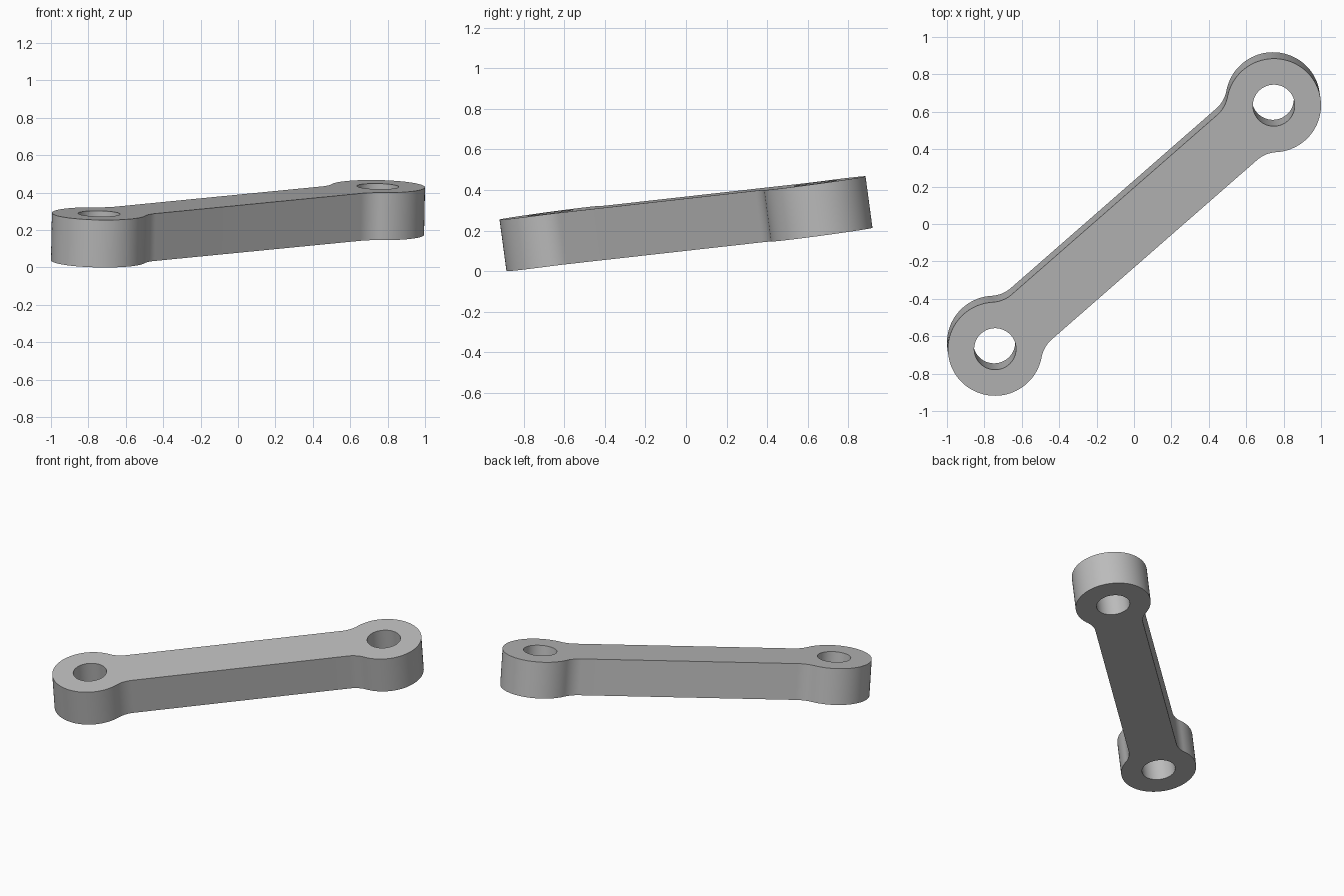
import bpy, bmesh
from math import sin, cos, pi, sqrt, atan2
from mathutils import Vector, Matrix

cube = bpy.data.objects.get("Cube")
if cube:
    bpy.data.objects.remove(cube, do_unlink=True)

# Dimensions of the link
HALF_SPAN = Vector((0.745, 0.651, 0.073))   # link centre to eye centre
NORMAL = Vector((0.02, -0.135, 1))          # tilt of the flat faces
THICK = 0.256
EYE_R, HOLE_R = 0.2525, 0.112
BAR_HALF, FILLET = 0.162, 0.17


def arc(cx, cy, r, start, end, steps):
    return [Vector((cx + r * cos(start + (end - start) * i / steps),
                    cy + r * sin(start + (end - start) * i / steps)))
            for i in range(steps + 1)]


# Outline of one end: fillet, round eye, fillet; the other end is its half turn
half = HALF_SPAN.length
reach = sqrt((EYE_R + FILLET) ** 2 - (BAR_HALF + FILLET) ** 2)
side = BAR_HALF + FILLET
turn = atan2(side, reach)
fx = half - reach
end = (arc(fx, -side, FILLET, pi / 2, turn, 12)
       + arc(half, 0, EYE_R, turn - pi, pi - turn, 72)[1:-1]
       + arc(fx, side, FILLET, -turn, -pi / 2, 12))
outline = end + [-p for p in end]
holes = [arc(s * half, 0, HOLE_R, 0, 2 * pi, 64)[:-1] for s in (-1, 1)]

# Filled and extruded profile
curve = bpy.data.curves.new("link_arm", "CURVE")
curve.dimensions = "2D"
curve.fill_mode = "BOTH"
curve.extrude = THICK / 2
for loop in [outline] + holes:
    spline = curve.splines.new("POLY")
    spline.points.add(len(loop) - 1)
    for point, p in zip(spline.points, loop):
        point.co = (p.x, p.y, 0, 1)
    spline.use_cyclic_u = True
link = bpy.data.objects.new("link_arm", curve)
bpy.context.collection.objects.link(link)
bpy.ops.object.select_all(action="DESELECT")
link.select_set(True)
bpy.context.view_layer.objects.active = link
bpy.ops.object.convert(target="MESH")
link = bpy.context.view_layer.objects.active
link.name = "link_arm"

# Tilt into place and weld the caps to the walls
x_axis = HALF_SPAN.normalized()
z_axis = (NORMAL - x_axis * NORMAL.dot(x_axis)).normalized()
y_axis = z_axis.cross(x_axis)
tilt = Matrix((x_axis, y_axis, z_axis)).transposed().to_4x4()
bm = bmesh.new()
bm.from_mesh(link.data)
bmesh.ops.remove_doubles(bm, verts=bm.verts, dist=0.0001)
bmesh.ops.recalc_face_normals(bm, faces=bm.faces)
bm.transform(tilt)
low = min(v.co.z for v in bm.verts)
bmesh.ops.translate(bm, verts=bm.verts, vec=(0, 0, -low))
bm.to_mesh(link.data)
bm.free()

# Plain grey finish
grey = bpy.data.materials.new("plain_grey")
grey.use_nodes = True
colour = (0.5, 0.5, 0.5, 1)
grey.diffuse_color = colour
grey.node_tree.nodes["Principled BSDF"].inputs["Base Color"].default_value = colour
link.data.materials.clear()
link.data.materials.append(grey)
bpy.ops.object.shade_smooth_by_angle()
